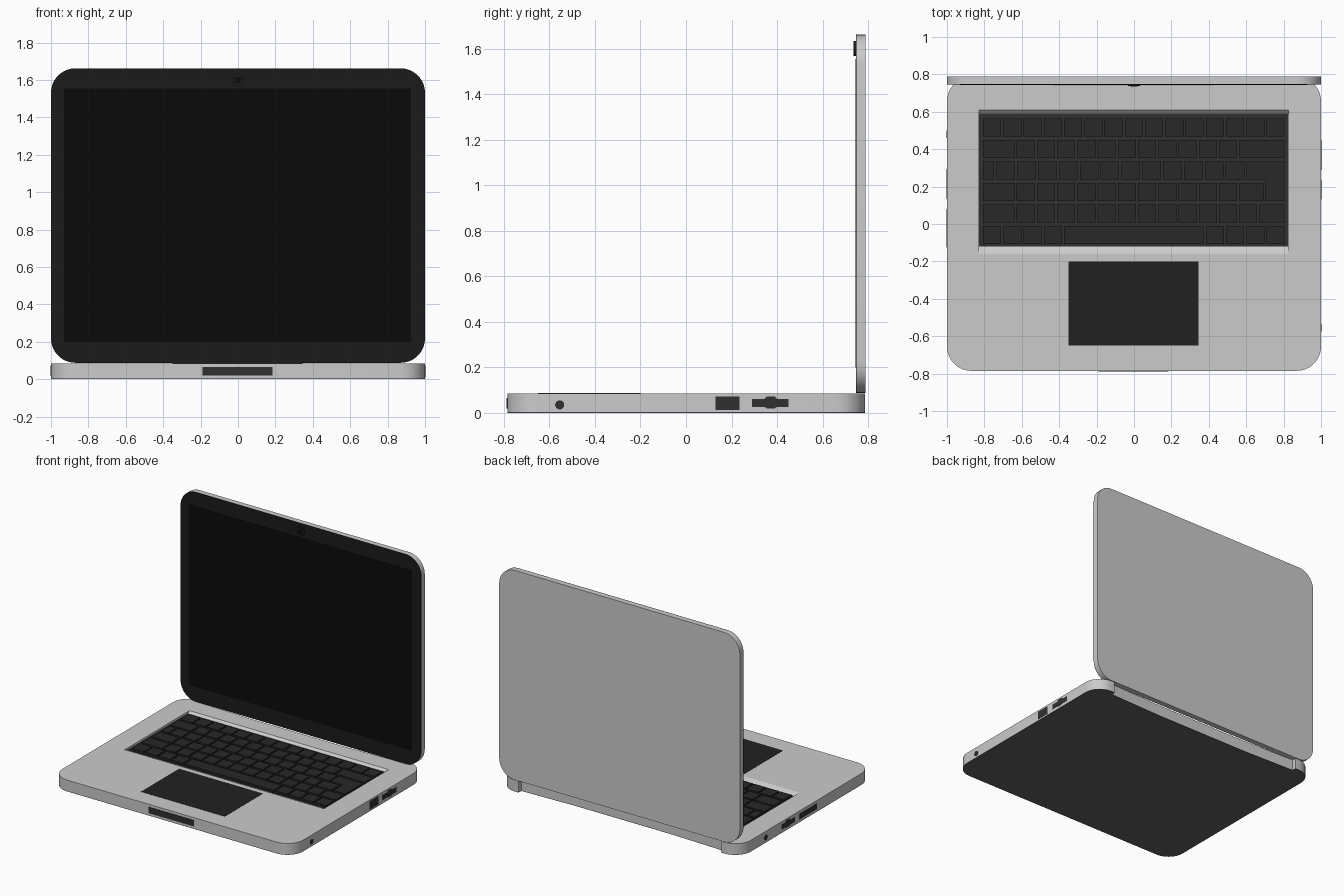
import bpy, bmesh, math

if "Cube" in bpy.data.objects:
    bpy.data.objects.remove(bpy.data.objects["Cube"])


def material(name, v):
    m = bpy.data.materials.new(name)
    m.diffuse_color = (v, v, v, 1)
    m.use_nodes = True
    m.node_tree.nodes["Principled BSDF"].inputs["Base Color"].default_value = m.diffuse_color
    return m


BEZEL = material("bezel_black", 0.011)
SCREEN = material("screen_black", 0.003)
KEY = material("key_dark", 0.021)
WELL = material("well_dark", 0.03)
PAD = material("pad_dark", 0.015)
PORT = material("port_dark", 0.03)
UNDER = material("underside_grey", 0.12)


def prism(name, polys, lo, hi, axis, mat=None, smooth=False):
    """Extrude 2D outlines from lo to hi along an axis into one object."""
    place = {'x': lambda u, v, w: (w, u, v),
             'y': lambda u, v, w: (u, w, v),
             'z': lambda u, v, w: (u, v, w)}[axis]
    bm = bmesh.new()
    for pts in polys:
        a = [bm.verts.new(place(u, v, lo)) for u, v in pts]
        b = [bm.verts.new(place(u, v, hi)) for u, v in pts]
        bm.faces.new(a[::-1])
        bm.faces.new(b)
        n = len(pts)
        for i in range(n):
            j = (i + 1) % n
            bm.faces.new((a[i], a[j], b[j], b[i]))
    bmesh.ops.recalc_face_normals(bm, faces=bm.faces)
    me = bpy.data.meshes.new(name)
    bm.to_mesh(me)
    bm.free()
    ob = bpy.data.objects.new(name, me)
    bpy.context.collection.objects.link(ob)
    if mat:
        me.materials.append(mat)
    if smooth:
        bpy.ops.object.select_all(action='DESELECT')
        ob.select_set(True)
        bpy.context.view_layer.objects.active = ob
        bpy.ops.object.shade_smooth_by_angle(angle=math.radians(30))
    return ob


def rect(u0, u1, v0, v1):
    return [(u0, v0), (u1, v0), (u1, v1), (u0, v1)]


def rounded(u0, u1, v0, v1, r, seg=9):
    """Rounded rectangle, running from the top left round to the top right."""
    centres = [(u0 + r, v1 - r, 90), (u0 + r, v0 + r, 180),
               (u1 - r, v0 + r, 270), (u1 - r, v1 - r, 0)]
    return [(cu + r * math.cos(math.radians(s + 90 * i / seg)),
             cv + r * math.sin(math.radians(s + 90 * i / seg)))
            for cu, cv, s in centres for i in range(seg + 1)]


def circle(u, v, r, n=20):
    return [(u + r * math.cos(2 * math.pi * i / n), v + r * math.sin(2 * math.pi * i / n))
            for i in range(n)]


# Base body with a shallow hinge notch along the back
outline = rounded(-1, 1, -0.785, 0.787, 0.13) + [
    (0.84, 0.787), (0.84, 0.755), (0.4, 0.741), (-0.4, 0.741), (-0.84, 0.755), (-0.84, 0.787)]
base = prism("base_body", [outline], 0.003, 0.085, 'z', smooth=True)
prism("base_underside", [outline], 0, 0.003, 'z', UNDER)

# Keyboard recess with sloped back wall and front ramp
recess = prism("keyboard_recess_cutter",
               [[(0.61, 0.1), (0.61, 0.085), (0.59, 0.066), (-0.12, 0.066),
                 (-0.16, 0.085), (-0.16, 0.1)]], -0.83, 0.825, 'x')
recess.hide_render = True
recess.display_type = 'WIRE'
cut = base.modifiers.new("keyboard_recess", 'BOOLEAN')
cut.object = recess
cut.operation = 'DIFFERENCE'
cut.solver = 'EXACT'
prism("keyboard_plate", [rect(-0.829, 0.824, -0.12, 0.589)], 0.064, 0.07, 'z', WELL)

# Keys: each row lists key widths in key units
U, X0, TOP, PITCH, GAP = 0.1082, -0.812, 0.569, 0.1145, 0.006
rows = [[1] * 15,
        [1.65] + [1] * 11 + [2.35],
        [0.65] + [1.03] * 12,
        [1.65] + [1] * 11 + [1.3],
        [1.65] + [1] * 12 + [1.35],
        [1] * 4 + [7] + [1] * 4]
keys = []
for r, widths in enumerate(rows):
    y1, x = TOP - r * PITCH, X0
    for w in widths:
        keys.append(rect(x + GAP, x + w * U - GAP, y1 - PITCH + 2 * GAP, y1 - GAP))
        x += w * U
# L-shaped key spanning rows three and four
ex0, ex1, ex2 = X0 + 13.01 * U + GAP, X0 + 13.95 * U + GAP, X0 + 15 * U - GAP
ey0, ey1, ey2 = TOP - 4 * PITCH + 2 * GAP, TOP - 3 * PITCH + 2 * GAP, TOP - 2 * PITCH - GAP
keys.append([(ex0, ey2), (ex0, ey1), (ex1, ey1), (ex1, ey0), (ex2, ey0), (ex2, ey2)])
prism("keys", keys, 0.069, 0.082, 'z', KEY)

# Trackpad and front latch
prism("trackpad", [rect(-0.35, 0.345, -0.65, -0.2)], 0.08, 0.0865, 'z', PAD)
prism("front_latch", [rect(-0.19, 0.185, 0.02, 0.065)], -0.789, -0.78, 'y', PORT)

# Side ports
usb = [(0.29, 0.026), (0.345, 0.026), (0.355, 0.02), (0.39, 0.02), (0.4, 0.026), (0.45, 0.026),
       (0.45, 0.061), (0.4, 0.061), (0.39, 0.073), (0.355, 0.073), (0.345, 0.061), (0.29, 0.061)]
prism("right_ports", [circle(-0.555, 0.035, 0.02), rect(0.13, 0.235, 0.013, 0.073), usb],
      0.99, 1.002, 'x', PORT)
prism("left_ports", [circle(0.48, 0.038, 0.02), [(y - 0.155, z) for y, z in usb],
                     rect(-0.125, 0.08, 0.022, 0.062)], -1.002, -0.99, 'x', PORT)

# Lid shell, bezel and screen
lid = rounded(-1, 1, 0.088, 1.662, 0.13)
prism("lid_shell", [lid], 0.749, 0.789, 'y', smooth=True)
prism("lid_bezel", [lid], 0.746, 0.749, 'y', BEZEL)
prism("screen", [rect(-0.93, 0.925, 0.2, 1.555)], 0.7445, 0.747, 'y', SCREEN)

# Webcam
prism("webcam_ring", [circle(0, 1.602, 0.033)], 0.737, 0.747, 'y', BEZEL, smooth=True)
prism("webcam_lens", [circle(0, 1.602, 0.018)], 0.735, 0.738, 'y', SCREEN, smooth=True)
